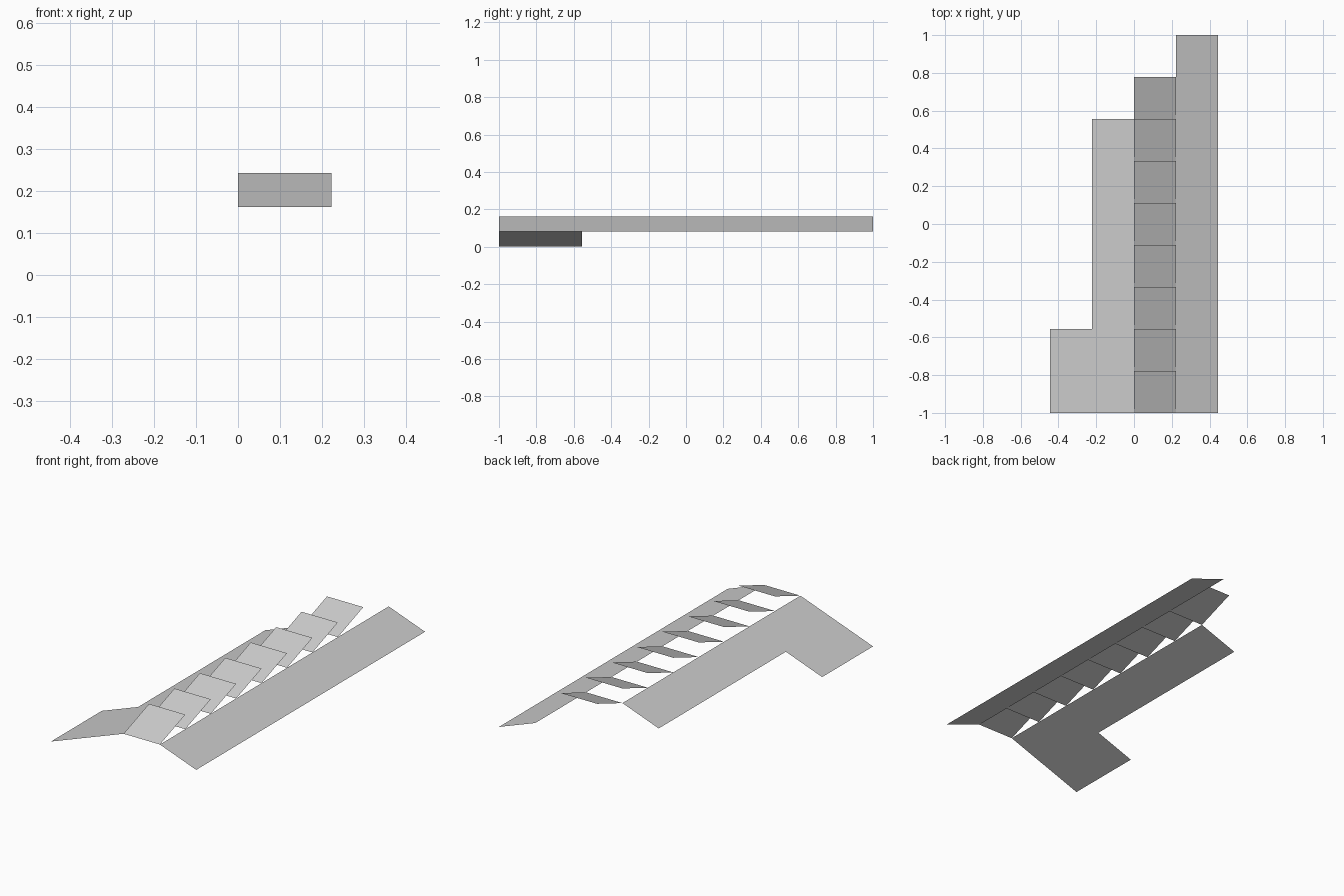
import bpy, bmesh, math

if "Cube" in bpy.data.objects:
    bpy.data.objects.remove(bpy.data.objects["Cube"])

U = 2 / 9                                # width of one roof bay
RISE = U * math.tan(math.radians(20))    # height gained per bay at 20 degrees
RIDGE = 2 * RISE                         # height of the two upper edges

grey = bpy.data.materials.new("light grey")
grey.diffuse_color = (0.6, 0.6, 0.6, 1)
grey.use_nodes = True
grey.node_tree.nodes["Principled BSDF"].inputs["Base Color"].default_value = grey.diffuse_color


def sheet(name, points):
    """Thin flat panel made of a single polygon, facing upward."""
    bm = bmesh.new()
    face = bm.faces.new([bm.verts.new(p) for p in points])
    face.normal_update()
    if face.normal.z < 0:
        face.normal_flip()
    mesh = bpy.data.meshes.new(name)
    bm.to_mesh(mesh)
    bm.free()
    mesh.materials.append(grey)
    obj = bpy.data.objects.new(name, mesh)
    bpy.context.collection.objects.link(obj)
    return obj


# Right roof slope: one long rectangle falling away from the ridge
right = [(U, -1), (2 * U, -1), (2 * U, 1), (U, 1)]
sheet("right_roof_slope",
      [(x, y, RIDGE - (x - U) / U * RISE) for x, y in right])

# Left roof slope: L-shaped, with the lower wing at the front
left = [(-2 * U, -1), (0, -1), (0, -1 + 7 * U), (-U, -1 + 7 * U),
        (-U, -1 + 2 * U), (-2 * U, -1 + 2 * U)]
sheet("left_roof_slope", [(x, y, RIDGE + x / U * RISE) for x, y in left])

# Row of tilted skylight panels between the slopes
for i in range(8):
    y = -1 + i * U
    sheet(f"skylight_panel_{i + 1}",
          [(0, y, RIDGE), (U, y, RIDGE),
           (U, y + U, RIDGE + RISE), (0, y + U, RIDGE + RISE)])
